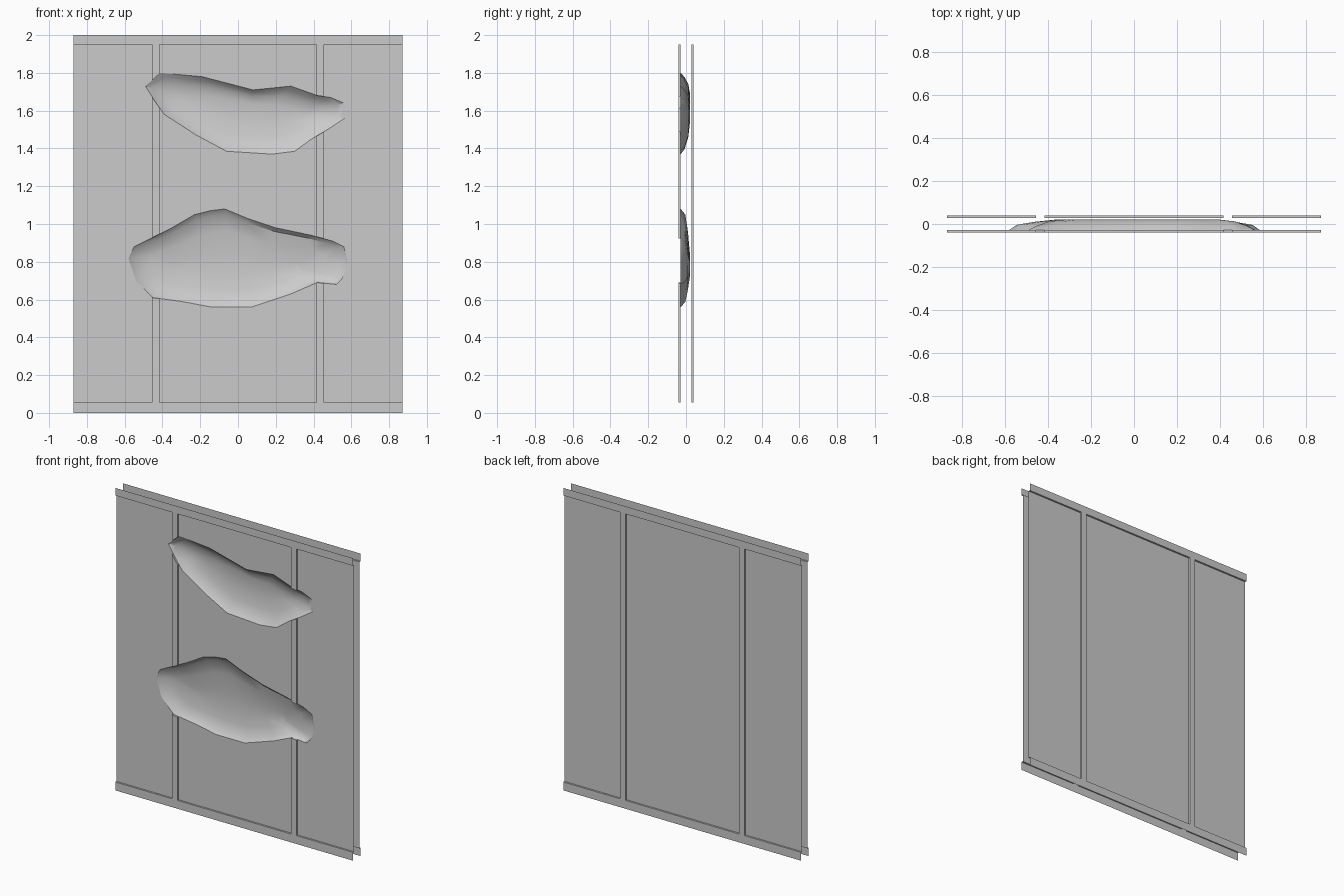
import bpy, bmesh
from mathutils import Vector
from mathutils.geometry import delaunay_2d_cdt

if "Cube" in bpy.data.objects:
    bpy.data.objects.remove(bpy.data.objects["Cube"])

W, H, OUT, IN = 0.87, 2.0, 0.04, 0.028
PANELS = [(-W, -0.455), (-0.415, 0.415), (0.455, W)]
Z0, Z1 = 0.055, 1.95

# dent outlines as (x, z)
UPPER = [(-0.49, 1.73), (-0.41, 1.80), (-0.19, 1.78), (0.08, 1.71), (0.28, 1.73),
         (0.42, 1.68), (0.49, 1.67), (0.56, 1.64), (0.565, 1.56), (0.49, 1.51),
         (0.39, 1.45), (0.30, 1.385), (0.18, 1.37), (-0.06, 1.385), (-0.22, 1.47),
         (-0.39, 1.58), (-0.44, 1.65)]
LOWER = [(-0.58, 0.82), (-0.55, 0.88), (-0.44, 0.935), (-0.35, 0.98), (-0.23, 1.05),
         (-0.15, 1.07), (-0.07, 1.08), (0.05, 1.03), (0.20, 0.98), (0.39, 0.94),
         (0.50, 0.91), (0.56, 0.88), (0.585, 0.79), (0.55, 0.71), (0.52, 0.68),
         (0.42, 0.69), (0.28, 0.63), (0.07, 0.56), (-0.14, 0.56), (-0.30, 0.59),
         (-0.45, 0.61), (-0.54, 0.70)]


def finish(bm, name, side, smooth=False):
    # orient everything outwards
    bmesh.ops.recalc_face_normals(bm, faces=bm.faces)
    bm.normal_update()
    if sum(f.normal.y * f.calc_area() for f in bm.faces) * side < 0:
        bmesh.ops.reverse_faces(bm, faces=bm.faces)
    me = bpy.data.meshes.new(name)
    bm.to_mesh(me)
    bm.free()
    ob = bpy.data.objects.new(name, me)
    bpy.context.collection.objects.link(ob)
    if smooth:
        bpy.context.view_layer.objects.active = ob
        ob.select_set(True)
        bpy.ops.object.shade_smooth_by_angle(angle=0.6)
        ob.select_set(False)


def skin(name, side, dents=()):
    # flat sheet: raised frame, recessed panels, openings where the dents sit
    polys = [[(-W, 0), (W, 0), (W, H), (-W, H)]]
    polys += [[(a, Z0), (b, Z0), (b, Z1), (a, Z1)] for a, b in PANELS]
    polys += [d[::-1] for d in dents]
    pts, faces = [], []
    for p in polys:
        faces.append(list(range(len(pts), len(pts) + len(p))))
        pts += [Vector(c) for c in p]
    vs, _, tris, _, _, src = delaunay_2d_cdt(pts, [], faces, 0, 1e-5)
    bm, made, kinds = bmesh.new(), {}, {}

    def vert(i, y):
        if (i, y) not in made:
            made[i, y] = bm.verts.new((vs[i].x, y, vs[i].y))
        return made[i, y]

    for t, ids in zip(tris, src):
        kind = 'frame'
        if any(i > 3 for i in ids):
            kind = 'hole'
        elif any(1 <= i <= 3 for i in ids):
            kind = 'panel'
        for a, b in zip(t, t[1:] + t[:1]):
            kinds.setdefault((min(a, b), max(a, b)), set()).add(kind)
        if kind != 'hole':
            y = side * (OUT if kind == 'frame' else IN)
            bm.faces.new([vert(i, y) for i in t])
    # step between frame and panels
    for (a, b), k in kinds.items():
        if 'frame' in k and len(k) == 2:
            bm.faces.new([vert(a, side * OUT), vert(b, side * OUT),
                          vert(b, side * IN), vert(a, side * IN)])
    finish(bm, name, side)


def dent(name, outline, centre, slope, rings):
    # nested rings pushed inwards around a sloping spine
    bm, prev = bmesh.new(), None
    cx, cz = centre
    for sx, sz, dz, y in rings:
        ring = []
        for x, z in outline:
            spine = cz + slope * (x - cx)
            nx = cx + (x - cx) * sx
            ring.append(bm.verts.new((nx, y, cz + slope * (nx - cx) + (z - spine) * sz + dz)))
        if prev:
            n = len(ring)
            for i in range(n):
                j = (i + 1) % n
                bm.faces.new((prev[i], prev[j], ring[j], ring[i]))
        prev = ring
    bmesh.ops.triangle_fill(bm, use_beauty=True, edges=[
        bm.edges.get((prev[i], prev[(i + 1) % len(prev)])) for i in range(len(prev))])
    finish(bm, name, -1, True)


# front and back skins
skin("front_skin", -1, (UPPER, LOWER))
skin("back_skin", 1)

# two dents pressed into the front
dent("upper_dent", UPPER, (0.04, 1.59), -0.13,
     [(1, 1, 0, -IN), (0.93, 0.88, 0, -0.008), (0.82, 0.62, 0.01, 0.012), (0.65, 0.25, 0.02, 0.022)])
dent("lower_dent", LOWER, (0.0, 0.81), 0.0,
     [(1, 1, 0, -IN), (0.94, 0.89, 0, -0.004), (0.80, 0.60, -0.01, 0.01), (0.62, 0.22, -0.03, 0.021)])
